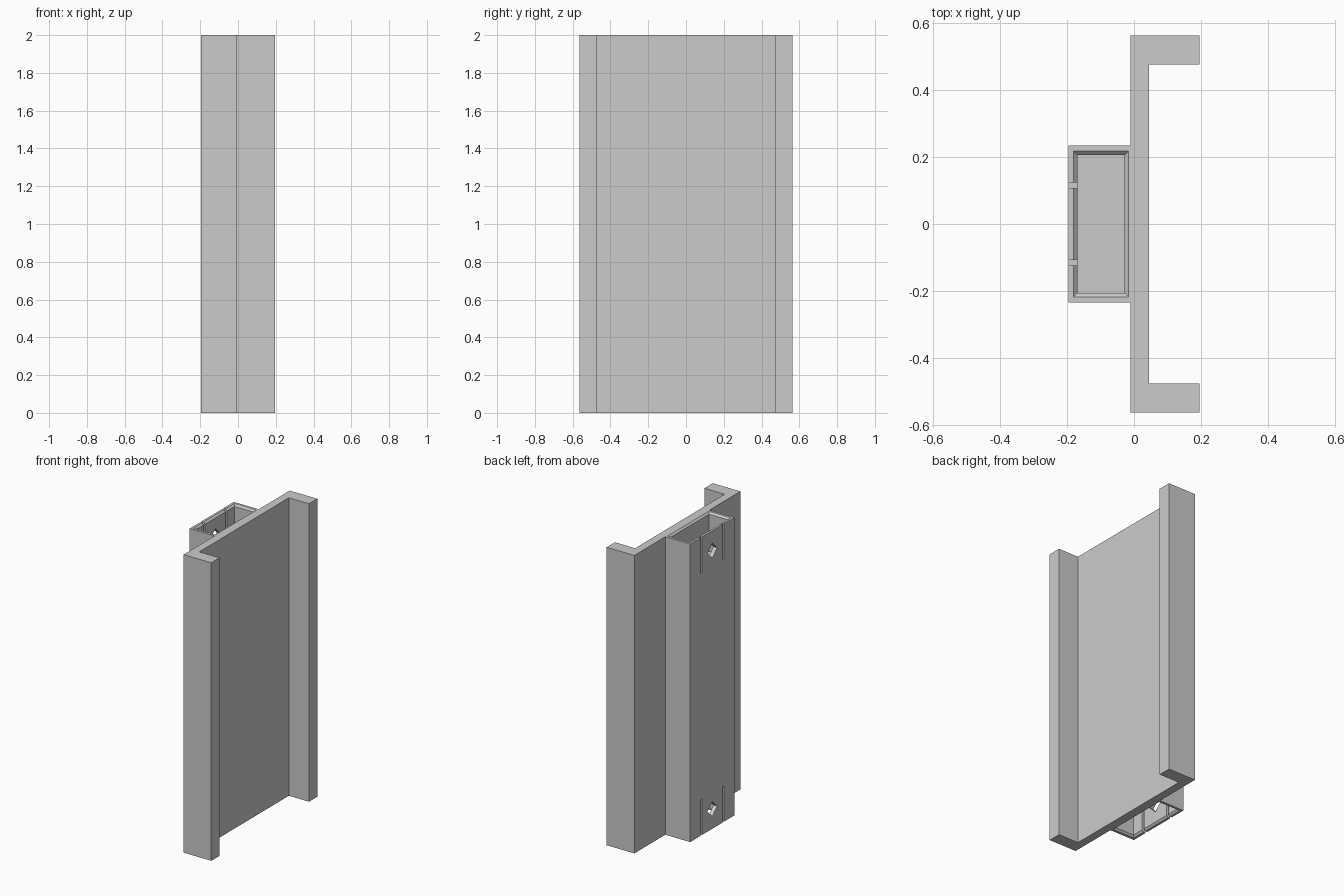
import bpy
import bmesh
from math import pi
from mathutils import Matrix, Vector

cube = bpy.data.objects.get("Cube")
if cube:
    bpy.data.objects.remove(cube, do_unlink=True)

grey = bpy.data.materials.new("plain grey")
grey.use_nodes = True
grey.diffuse_color = (0.6, 0.6, 0.6, 1)
grey.node_tree.nodes["Principled BSDF"].inputs["Base Color"].default_value = (0.6, 0.6, 0.6, 1)

HEIGHT = 2.0
POCKET_DEPTH = 0.26
SLOT_DEPTH = 0.24
CHAMFER = 0.012


def finish(name, bm):
    bmesh.ops.recalc_face_normals(bm, faces=bm.faces)
    mesh = bpy.data.meshes.new(name)
    bm.to_mesh(mesh)
    bm.free()
    mesh.materials.append(grey)
    obj = bpy.data.objects.new(name, mesh)
    bpy.context.collection.objects.link(obj)
    return obj


def block(name, low, high, turn=0):
    """Box between two corners, optionally turned about its own x axis."""
    low, high = Vector(low), Vector(high)
    bm = bmesh.new()
    bmesh.ops.create_cube(bm, size=1)
    size = high - low
    bm.transform(Matrix.Translation((low + high) / 2)
                 @ Matrix.Rotation(turn, 4, 'X')
                 @ Matrix.Diagonal((*size, 1)))
    return finish(name, bm)


def loft(name, rings):
    """Closed solid through stacked rectangles (x0, x1, half_y, z)."""
    bm = bmesh.new()
    loops = [[bm.verts.new(p) for p in
              ((a, -h, z), (b, -h, z), (b, h, z), (a, h, z))]
             for a, b, h, z in rings]
    for lower, upper in zip(loops, loops[1:]):
        for i in range(4):
            j = (i + 1) % 4
            bm.faces.new((lower[i], lower[j], upper[j], upper[i]))
    bm.faces.new(loops[0])
    bm.faces.new(loops[-1])
    return finish(name, bm)


# Channel with flanges on one side and a rectangular socket column on the other
half = [(-0.195, 0.234), (-0.01, 0.234), (-0.01, 0.5625),
        (0.195, 0.5625), (0.195, 0.475), (0.045, 0.475)]
outline = half + [(x, -y) for x, y in reversed(half)]
bm = bmesh.new()
base = bm.faces.new([bm.verts.new((x, y, 0)) for x, y in outline])
extruded = bmesh.ops.extrude_face_region(bm, geom=[base])
bmesh.ops.translate(bm, vec=(0, 0, HEIGHT),
                    verts=[v for v in extruded["geom"] if isinstance(v, bmesh.types.BMVert)])
body = finish("channel_with_socket", bm)

# Cutters for both ends: chamfered pocket, two relief slots, diamond latch hole
cutters = []
for end, z_end, inward in (("bottom", 0, 1), ("top", HEIGHT, -1)):
    x0, x1, h, c = -0.168, -0.028, 0.205, CHAMFER
    over = 0.01
    rings = [(x0, x1, h, z_end + inward * POCKET_DEPTH),
             (x0, x1, h, z_end + inward * c),
             (x0 - c - over, x1 + c, h + c + over, z_end - inward * over)]
    # Keep the chamfer even on every side as it passes the end face
    rings[2] = (x0 - c - over, x1 + c + over, h + c + over, z_end - inward * over)
    cutters.append(loft(end + "_pocket_cutter", rings))
    for side in (-1, 1):
        y = side * 0.116
        z = sorted((z_end - inward * 0.05, z_end + inward * SLOT_DEPTH))
        cutters.append(block(end + "_slot_cutter", (-0.25, y - 0.008, z[0]),
                             (-0.15, y + 0.008, z[1])))
    zc = z_end + inward * 0.133
    r = 0.036
    cutters.append(block(end + "_latch_hole_cutter", (-0.25, -r, zc - r),
                         (-0.1, r, zc + r), pi / 4))

# Cut everything out of the body, then drop the helpers
for cutter in cutters:
    cutter.hide_render = True
    mod = body.modifiers.new(cutter.name, 'BOOLEAN')
    mod.operation = 'DIFFERENCE'
    mod.solver = 'EXACT'
    mod.object = cutter
bpy.context.view_layer.update()
result = bpy.data.meshes.new_from_object(
    body.evaluated_get(bpy.context.evaluated_depsgraph_get()))
body.modifiers.clear()
body.data = result
result.name = body.name
for cutter in cutters:
    bpy.data.objects.remove(cutter, do_unlink=True)

# Single flat grey over every face
result.materials.clear()
result.materials.append(grey)
for poly in result.polygons:
    poly.material_index = 0
    poly.use_smooth = False
